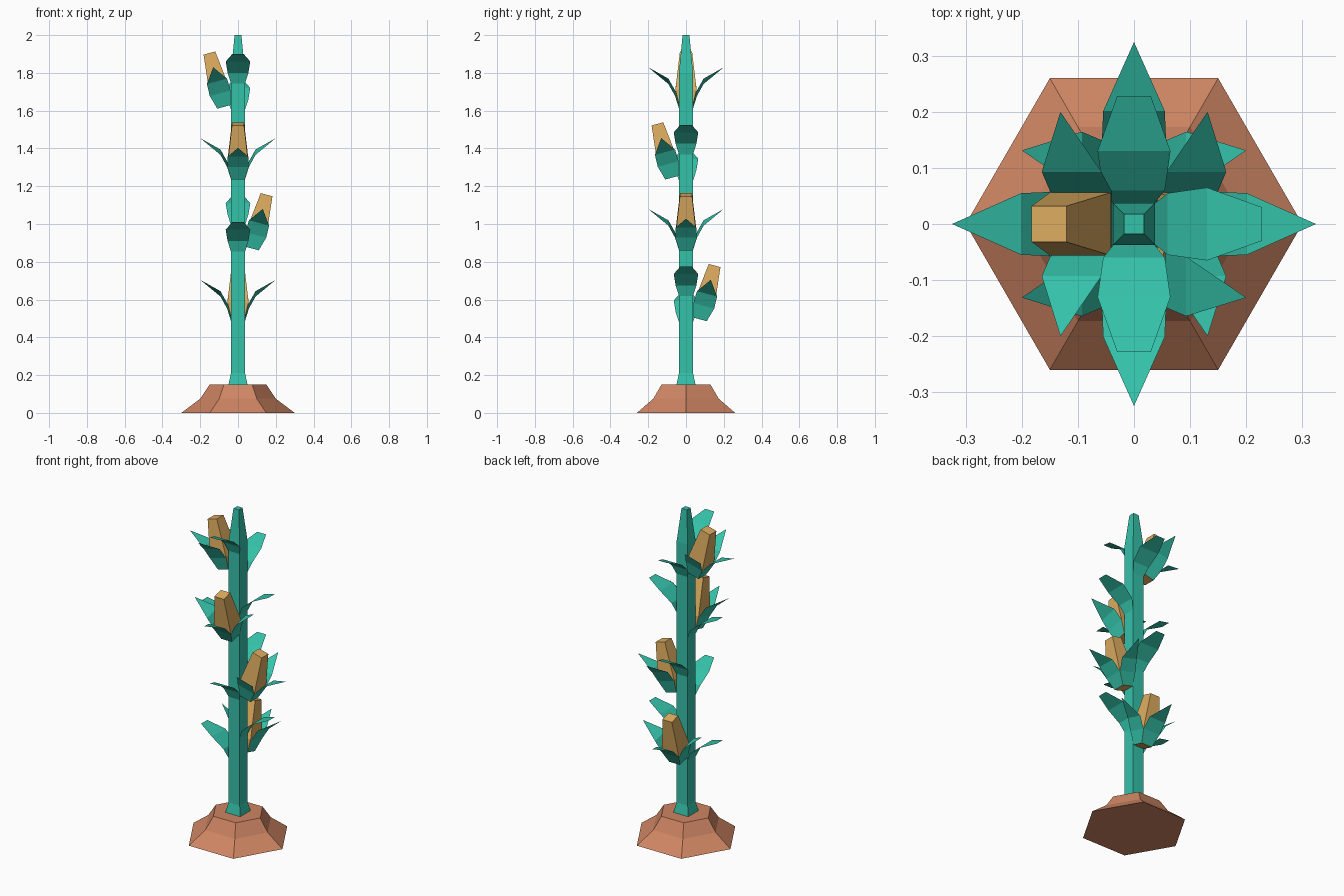
import bpy, bmesh, math
from mathutils import Matrix

if "Cube" in bpy.data.objects:
    bpy.data.objects.remove(bpy.data.objects["Cube"])

def material(name, rgb):
    m = bpy.data.materials.new(name)
    m.diffuse_color = (*rgb, 1)
    m.use_nodes = True
    m.node_tree.nodes["Principled BSDF"].inputs["Base Color"].default_value = m.diffuse_color
    return m

GREEN = material("leaf_green", (0.035, 0.54, 0.40))
SOIL = material("soil_brown", (0.62, 0.235, 0.125))
GOLD = material("cob_gold", (0.72, 0.41, 0.115))

def finish(bm, name, mat):
    me = bpy.data.meshes.new(name)
    bm.to_mesh(me)
    bm.free()
    me.materials.append(mat)
    ob = bpy.data.objects.new(name, me)
    bpy.context.collection.objects.link(ob)
    return ob

def loft(name, mat, sides, profile, turn=0.0, matrix=Matrix()):
    """Stack of regular polygons (corner radius, height), capped at both ends."""
    bm = bmesh.new()
    rings = []
    for r, z in profile:
        angles = [turn + 2 * math.pi * i / sides for i in range(sides)]
        rings.append([bm.verts.new((r * math.cos(a), r * math.sin(a), z)) for a in angles])
    for a, b in zip(rings, rings[1:]):
        for i in range(sides):
            j = (i + 1) % sides
            bm.faces.new((a[i], a[j], b[j], b[i]))
    bm.faces.new(rings[0][::-1])
    bm.faces.new(rings[-1])
    bm.transform(matrix)
    return finish(bm, name, mat)

def leaf(name, rows, matrix):
    """Flat-faced sheet from rows of (outward, height, half width); width 0 is a point."""
    bm = bmesh.new()
    prev = None
    for r, h, w in rows:
        row = [bm.verts.new((r, s * w, h)) for s in ((-1, 1) if w else (0,))]
        if prev:
            bm.faces.new(prev + row[::-1])
        prev = row
    bm.transform(matrix)
    return finish(bm, name, GREEN)

def rot(deg, axis="Z"):
    return Matrix.Rotation(math.radians(deg), 4, axis)

def up(z, x=0.0):
    return Matrix.Translation((x, 0, z))

D = math.sqrt(2)       # half side to corner radius of a square
Q = math.pi / 4

# Soil mound and square stalk
loft("soil_mound", SOIL, 6, [(0.30, 0), (0.20, 0.075), (0.15, 0.15)])
loft("stalk", GREEN, 4, [(0.05 * D, 0.15), (0.0375 * D, 0.21),
                         (0.0375 * D, 1.8), (0.018 * D, 2.0)], Q)

HUSK = [(0.037, 0, 0.036), (0.058, 0.075, 0.057), (0.093, 0.14, 0.055), (0.2, 0.217, 0)]
BLADE = [(0.036, 0, 0.036), (0.06, 0.06, 0.055), (0.13, 0.12, 0.065), (0.228, 0.16, 0.03)]
COB = [(0.036 * D, 0), (0.056 * D, 0.08), (0.032 * D, 0.295)]

# Four ears up the stalk: (ear direction, upper blade direction)
for k, (ear, blade) in enumerate([(90, 0), (0, 90), (270, 0), (180, 270)]):
    z = 0.495 + 0.375 * k
    frame = rot(ear) @ up(z, 0.075) @ rot(15, "Y")
    loft(f"cob_{k+1}", GOLD, 4, COB, Q, frame)
    for n, a in enumerate((-90, 0, 90)):
        leaf(f"husk_leaf_{k+1}_{n+1}", HUSK, frame @ rot(a))
    # Blunt blades on the two sides next to the ear
    leaf(f"upper_blade_{k+1}", BLADE, rot(blade) @ up(z + 0.12))
    leaf(f"lower_blade_{k+1}", BLADE, rot(blade + 180) @ up(z - 0.02))
